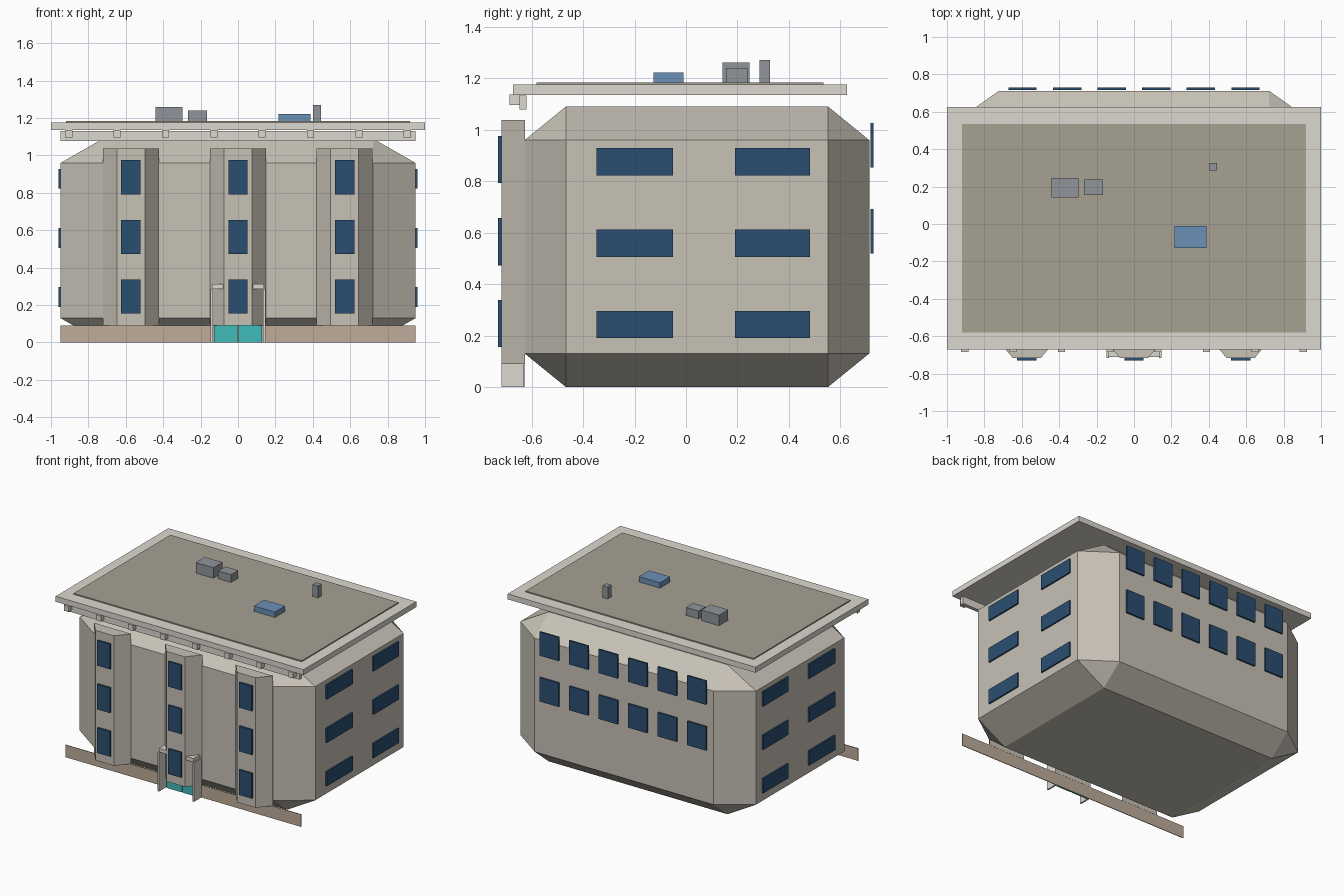
import bpy, bmesh
from mathutils import Matrix, Vector

if "Cube" in bpy.data.objects:
    bpy.data.objects.remove(bpy.data.objects["Cube"])


def material(name, r, g, b):
    m = bpy.data.materials.new(name)
    m.diffuse_color = (r ** 2.2, g ** 2.2, b ** 2.2, 1)
    m.use_nodes = True
    m.node_tree.nodes["Principled BSDF"].inputs["Base Color"].default_value = m.diffuse_color
    return m


WALL = material("wall", 0.78, 0.755, 0.71)
TRIM = material("trim", 0.86, 0.845, 0.81)
ROOF = material("roof_felt", 0.65, 0.625, 0.57)
GLASS = material("glass", 0.18, 0.31, 0.44)
BASE = material("plinth", 0.74, 0.67, 0.60)
TEAL = material("door_teal", 0.26, 0.73, 0.72)
METAL = material("metal", 0.56, 0.58, 0.60)
SKY = material("skylight", 0.42, 0.56, 0.71)


def finish(name, bm, mat):
    bmesh.ops.recalc_face_normals(bm, faces=bm.faces)
    me = bpy.data.meshes.new(name)
    bm.to_mesh(me)
    bm.free()
    me.materials.append(mat)
    ob = bpy.data.objects.new(name, me)
    bpy.context.collection.objects.link(ob)
    return ob


def box(name, x, y, z, mat, bevel=0):
    """Box from (min, max) ranges; bevel is a fraction of each side."""
    bm = bmesh.new()
    bmesh.ops.create_cube(bm, size=1)
    if bevel:
        bmesh.ops.bevel(bm, geom=bm.edges[:], offset=bevel, segments=1,
                        affect='EDGES', profile=0.5)
    size = [b - a for a, b in (x, y, z)]
    mid = Vector([(a + b) / 2 for a, b in (x, y, z)])
    bmesh.ops.transform(bm, matrix=Matrix.Translation(mid) @ Matrix.Diagonal((*size, 1)),
                        verts=bm.verts)
    return finish(name, bm, mat)


def prism(name, outline, z0, z1, mat):
    bm = bmesh.new()
    face = bm.faces.new([bm.verts.new((x, y, z0)) for x, y in outline])
    ext = bmesh.ops.extrude_face_region(bm, geom=[face])
    top = [v for v in ext["geom"] if isinstance(v, bmesh.types.BMVert)]
    bmesh.ops.translate(bm, vec=(0, 0, z1 - z0), verts=top)
    if not any(f.normal.z < -0.9 for f in bm.faces) and not face.is_valid:
        bmesh.ops.holes_fill(bm, edges=bm.edges[:])
    return finish(name, bm, mat)


# Chamfered main block
box("main_body", (-0.95, 0.95), (-0.627, 0.712), (0, 1.09), WALL, bevel=0.12)

# Front plinth strip
box("front_plinth", (-0.95, 0.95), (-0.632, -0.627), (0, 0.09), BASE)

# Roof slab, felt panel, cornice and brackets
box("roof_slab", (-1, 1), (-0.672, 0.626), (1.135, 1.175), TRIM)
box("roof_panel", (-0.92, 0.92), (-0.58, 0.535), (1.175, 1.183), ROOF)
box("cornice", (-0.95, 0.95), (-0.647, -0.62), (1.078, 1.132), TRIM)
for i in range(8):
    cx = -0.905 + i * 1.81 / 7
    box("cornice_bracket", (cx - 0.019, cx + 0.019), (-0.685, -0.647), (1.095, 1.136), TRIM)

# Front bays with stacked windows
for cx in (-0.573, 0, 0.57):
    prism("bay", [(cx - 0.15, -0.626), (cx - 0.075, -0.717),
                  (cx + 0.075, -0.717), (cx + 0.15, -0.626)], 0.09, 1.038, WALL)
    for z in (0.155, 0.473, 0.792):
        box("bay_window", (cx - 0.052, cx + 0.052), (-0.73, -0.717), (z, z + 0.183), GLASS)

# Side windows
for x in ((-0.961, -0.948), (0.948, 0.961)):
    for y in ((-0.347, -0.05), (0.19, 0.482)):
        for z in (0.19, 0.506, 0.822):
            box("side_window", x, y, (z, z + 0.106), GLASS)

# Back windows
for i in range(6):
    cx = (i - 2.5) * 0.238
    for z in (0.518, 0.852):
        box("back_window", (cx - 0.075, cx + 0.075), (0.717, 0.729), (z, z + 0.174), GLASS)

# Entrance: side walls, canopy, double door
for s in (-1, 1):
    box("entrance_side", sorted((s * 0.135, s * 0.147)), (-0.717, -0.628), (0, 0.285), TRIM)
    box("door_leaf", sorted((s * 0.003, s * 0.127)), (-0.642, -0.63), (0, 0.24), TEAL)
box("entrance_canopy", (-0.14, 0.14), (-0.712, -0.628), (0.285, 0.312), TRIM)

# Rooftop equipment
box("vent_unit_large", (-0.44, -0.298), (0.142, 0.247), (1.18, 1.26), METAL)
box("vent_unit_small", (-0.268, -0.165), (0.155, 0.238), (1.18, 1.24), METAL)
box("chimney", (0.402, 0.445), (0.285, 0.327), (1.18, 1.27), METAL)
box("skylight", (0.217, 0.387), (-0.127, -0.01), (1.18, 1.222), SKY)
